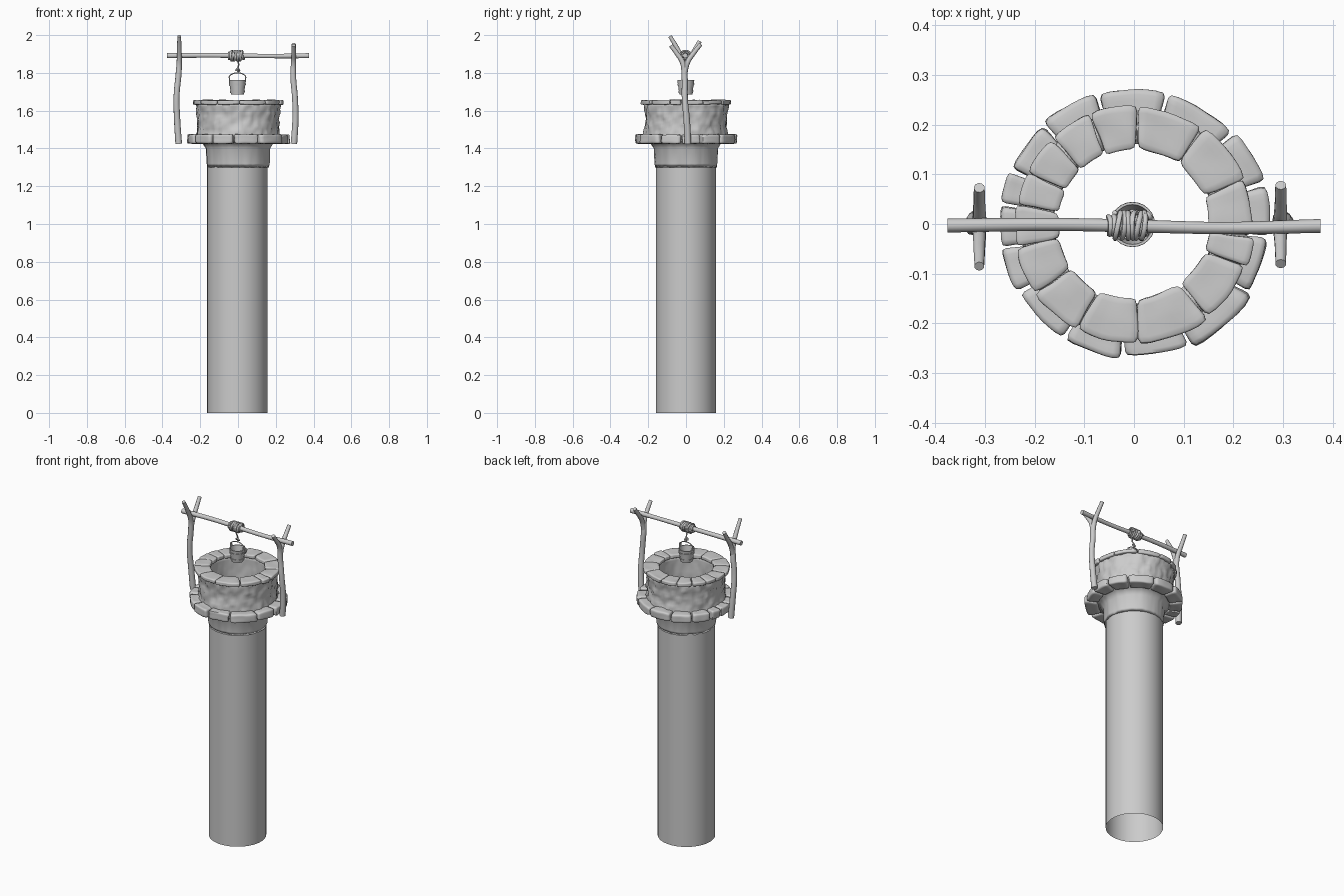
import bpy, bmesh, math, random
from mathutils import Vector, noise

if "Cube" in bpy.data.objects:
    bpy.data.objects.remove(bpy.data.objects["Cube"])

random.seed(4)


def finish(obj, angle=50):
    bpy.ops.object.select_all(action='DESELECT')
    obj.select_set(True)
    bpy.context.view_layer.objects.active = obj
    if obj.type == 'CURVE':
        bpy.ops.object.convert(target='MESH')
    bpy.ops.object.shade_smooth_by_angle(angle=math.radians(angle))
    return bpy.context.object


def from_bmesh(name, bm, angle=50):
    bmesh.ops.recalc_face_normals(bm, faces=bm.faces)
    mesh = bpy.data.meshes.new(name)
    bm.to_mesh(mesh)
    bm.free()
    obj = bpy.data.objects.new(name, mesh)
    bpy.context.collection.objects.link(obj)
    return finish(obj, angle)


def lathe(name, profile, n, center=(0, 0), closed=False, bump=None, angle=50):
    """Revolve (radius, z) points; bump(point, index) offsets the radius."""
    bm = bmesh.new()
    rings = []
    for j, (r, z) in enumerate(profile):
        ring = []
        for i in range(n):
            a = 2 * math.pi * i / n
            d = Vector((math.cos(a), math.sin(a), 0))
            rr = r + (bump(d * r + Vector((0, 0, z)), j) if bump else 0)
            ring.append(bm.verts.new(d * rr + Vector((center[0], center[1], z))))
        rings.append(ring)
    pairs = list(zip(rings, rings[1:])) + ([(rings[-1], rings[0])] if closed else [])
    for lo, hi in pairs:
        for i in range(n):
            k = (i + 1) % n
            bm.faces.new((lo[i], lo[k], hi[k], hi[i]))
    return from_bmesh(name, bm, angle)


def tube(name, paths, depth=1.0, res=3):
    """Each path is a list of (x, y, z, radius)."""
    cu = bpy.data.curves.new(name, 'CURVE')
    cu.dimensions = '3D'
    cu.bevel_depth = depth
    cu.bevel_resolution = res
    cu.use_fill_caps = True
    cu.resolution_u = 6
    for pts in paths:
        sp = cu.splines.new('BEZIER')
        sp.bezier_points.add(len(pts) - 1)
        for bp, (x, y, z, r) in zip(sp.bezier_points, pts):
            bp.co = (x, y, z)
            bp.radius = r
            bp.handle_left_type = bp.handle_right_type = 'AUTO'
    obj = bpy.data.objects.new(name, cu)
    bpy.context.collection.objects.link(obj)
    return finish(obj, 60)


def stone_ring(name, edges, gap, r0, r1, z0, z1, jitter):
    """Rounded stones bent around the z axis between successive edge angles."""
    for s, (a0, a1) in enumerate(zip(edges, edges[1:])):
        bm = bmesh.new()
        bmesh.ops.create_cube(bm, size=2)
        bmesh.ops.subdivide_edges(bm, edges=bm.edges[:], cuts=6, use_grid_fill=True)
        mid, half = math.radians((a0 + a1) / 2), math.radians((a0 - a1) / 2 - gap)
        ro = r1 + random.uniform(-jitter, jitter)
        ri = r0 + random.uniform(-jitter, jitter) * 0.6
        zt = z1 + random.uniform(-jitter, jitter) * 0.3
        tilt = random.uniform(-0.05, 0.05)
        for v in bm.verts:
            p = v.co
            q = p / sum(abs(c) ** 9 for c in p) ** (1 / 9)
            a = mid + half * q.x + tilt * q.y * half
            r = (ri + ro) / 2 + (ro - ri) / 2 * q.y
            r *= 1 + 0.35 * (math.cos(half) - math.cos(half * q.x)) + 0.005
            z = (z0 + zt) / 2 + (zt - z0) / 2 * q.z
            w = Vector((r * math.cos(a), r * math.sin(a), z))
            v.co = w + noise.noise_vector(w * 18 + Vector((s * 3, 0, 0))) * 0.004
        from_bmesh(f"{name}_{s + 1}", bm, 60)


# Long open shaft
lathe("shaft", [(0.16, 0), (0.16, 0.7), (0.16, 1.43)], 48, center=(-0.003, 0))


# Rough masonry wall, bumpy outside and a little inside
def bumps(p, j):
    amp = 0.011 if 3 <= j <= 15 else 0.004
    return amp * noise.noise(p * 30) + amp * 0.5 * noise.noise(p * 55)


outer = [(0.217 + 0.009 * ((i - 6) / 6) ** 2, 1.435 + 0.205 * i / 12) for i in range(13)]
inner = [(0.162, 1.64 - 0.34 * i / 14) for i in range(15)]
lathe("well_wall", [(0.166, 1.32), (0.17, 1.40), (0.19, 1.432)] + outer + inner,
      120, closed=True, bump=bumps, angle=180)

# Cap stones on the rim and the wider base ring
stone_ring("cap_stone", [112, 88, 54, 22, -6, -21, -52, -88, -118, -145, -169, -189,
                         -206, -226, -248], 0.3, 0.152, 0.24, 1.632, 1.656, 0.004)
stone_ring("base_stone", [106, 76, 43, 17.5, -5.5, -31, -65.5, -95, -121.5, -149, -169.5,
                          -188.5, -203.5, -227.5, -254], 0.8, 0.198, 0.272, 1.425, 1.475, 0.006)

# Forked posts
tube("left_post", [
    [(-0.314, 0.012, 1.425, 0.018), (-0.322, 0.005, 1.55, 0.017), (-0.325, -0.006, 1.68, 0.016),
     (-0.314, -0.008, 1.80, 0.016), (-0.311, -0.016, 1.86, 0.014), (-0.311, -0.05, 1.935, 0.012),
     (-0.311, -0.085, 1.995, 0.010)],
    [(-0.314, -0.008, 1.80, 0.014), (-0.311, 0.008, 1.86, 0.014), (-0.311, 0.045, 1.92, 0.012),
     (-0.311, 0.073, 1.968, 0.011)]])
tube("right_post", [
    [(0.296, 0.010, 1.425, 0.018), (0.304, 0.004, 1.55, 0.017), (0.302, -0.006, 1.66, 0.016),
     (0.292, -0.008, 1.79, 0.016), (0.294, -0.018, 1.855, 0.014), (0.295, -0.05, 1.905, 0.012),
     (0.295, -0.080, 1.945, 0.011)],
    [(0.292, -0.008, 1.79, 0.014), (0.294, 0.008, 1.855, 0.014), (0.295, 0.045, 1.91, 0.012),
     (0.295, 0.078, 1.952, 0.011)]])

# Crossbar resting in the forks
tube("crossbar", [[(-0.375, -0.003, 1.891, 0.014), (-0.15, -0.001, 1.893, 0.013),
                   (0.0, -0.004, 1.891, 0.013), (0.18, -0.008, 1.889, 0.012),
                   (0.375, -0.004, 1.891, 0.014)]])

# Rope wound around the crossbar, in two layers
coil = []
for x0, x1, rad, turns in [(-0.052, 0.030, 0.018, 9), (0.022, -0.040, 0.026, 6)]:
    steps = turns * 8
    for i in range(steps + 1):
        t = i / steps
        a = 2 * math.pi * turns * t
        x = x0 + (x1 - x0) * t + 0.003 * math.sin(a + 9 * t)
        coil.append((x, -0.003 + rad * math.cos(a), 1.891 + rad * math.sin(a), 0.0055))
bpy_coil = tube("rope_coil", [coil], res=1)

# Hanging rope with a small knot
tube("hanging_rope", [[(-0.004, -0.02, 1.872, 0.004), (0.003, -0.012, 1.845, 0.004),
                       (-0.002, 0, 1.82, 0.004), (-0.002, 0, 1.797, 0.004)],
                      [(-0.012, 0, 1.812, 0.004), (-0.002, -0.007, 1.822, 0.005),
                       (0.008, 0, 1.812, 0.004), (-0.002, 0.006, 1.805, 0.004)]], res=2)

# Bucket with hoops, ears and wire handle
BC = (-0.003, -0.001)
lathe("bucket", [(0.0005, 1.685), (0.034, 1.685), (0.045, 1.762), (0.040, 1.762),
                 (0.030, 1.692), (0.0005, 1.692)], 24, center=BC, angle=30)
for label, z, r in [("upper", 1.738, 0.0425), ("lower", 1.700, 0.037)]:
    lathe(f"bucket_{label}_hoop", [(r - 0.003, z - 0.006), (r + 0.001, z - 0.006),
                                   (r + 0.003, z + 0.006), (r - 0.002, z + 0.006)],
          24, center=BC, closed=True, angle=30)
for side, label in [(-1, "left"), (1, "right")]:
    bm = bmesh.new()
    bmesh.ops.create_cube(bm, size=1)
    for v in bm.verts:
        top = v.co.z > 0
        v.co = Vector((BC[0] + side * (0.043 if top else 0.041) + v.co.x * 0.005,
                       BC[1] + v.co.y * (0.012 if top else 0.02), 1.785 if top else 1.74))
    from_bmesh(f"bucket_{label}_ear", bm, 30)
tube("bucket_handle", [[(BC[0] + 0.045 * math.cos(a), BC[1], 1.773 + 0.027 * math.sin(a), 0.0028)
                        for a in [math.pi * i / 8 for i in range(9)]]], res=2)
